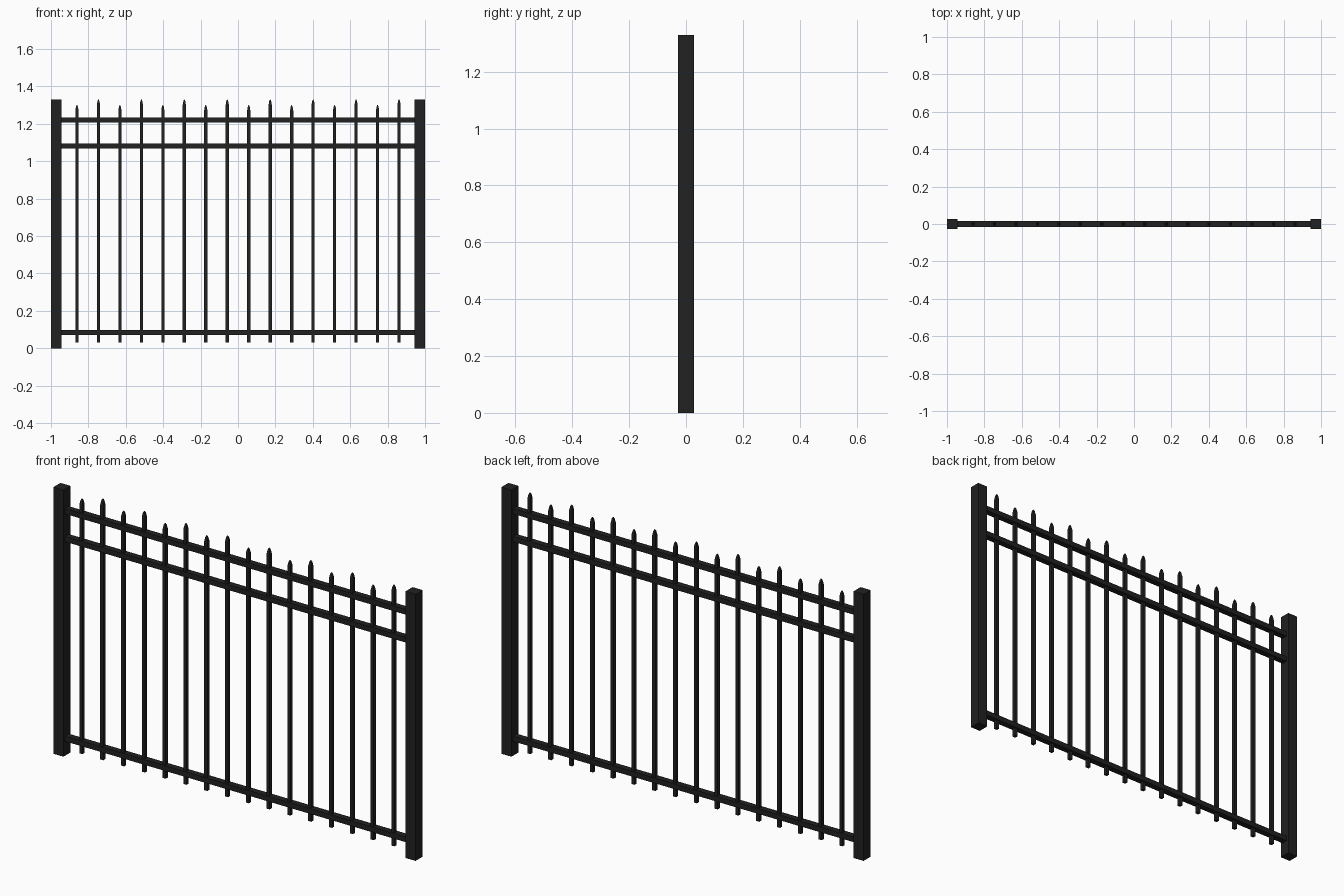
import bpy, bmesh

if "Cube" in bpy.data.objects:
    bpy.data.objects.remove(bpy.data.objects["Cube"])

black = bpy.data.materials.new("black_paint")
black.diffuse_color = (0.015, 0.015, 0.016, 1)
black.use_nodes = True
black.node_tree.nodes["Principled BSDF"].inputs["Base Color"].default_value = black.diffuse_color


def loft(name, x, sections):
    """Square upright at x; sections are (z, half width) from bottom to top."""
    bm = bmesh.new()
    rings = [[bm.verts.new((x + sx * h, sy * h, z))
              for sx, sy in ((-1, -1), (1, -1), (1, 1), (-1, 1))]
             for z, h in sections]
    for a, b in zip(rings, rings[1:]):
        for i in range(4):
            j = (i + 1) % 4
            bm.faces.new((a[i], a[j], b[j], b[i]))
    bm.faces.new(rings[0][::-1])
    bm.faces.new(rings[-1])
    me = bpy.data.meshes.new(name)
    bm.to_mesh(me)
    bm.free()
    me.materials.append(black)
    ob = bpy.data.objects.new(name, me)
    bpy.context.collection.objects.link(ob)


# End posts
for side, x in (("left", -0.972), ("right", 0.972)):
    loft(side + "_post", x, [(0, 0.028), (1.33, 0.028)])

# Horizontal rails between the posts
for name, z in (("bottom_rail", 0.085), ("middle_rail", 1.081), ("top_rail", 1.22)):
    bpy.ops.mesh.primitive_cube_add(size=1, location=(0, 0, z))
    rail = bpy.context.object
    rail.name = name
    rail.scale = (1.89, 0.031, 0.026)
    rail.data.materials.append(black)

# Pickets with pointed tips, alternating short and tall
for i in range(16):
    x = -0.861 + i * 1.722 / 15
    top = 1.33 if i % 2 else 1.30
    loft(f"picket_{i + 1}", x, [(0.03, 0.0085), (top - 0.028, 0.0085),
                                (top - 0.008, 0.005), (top, 0.0015)])
